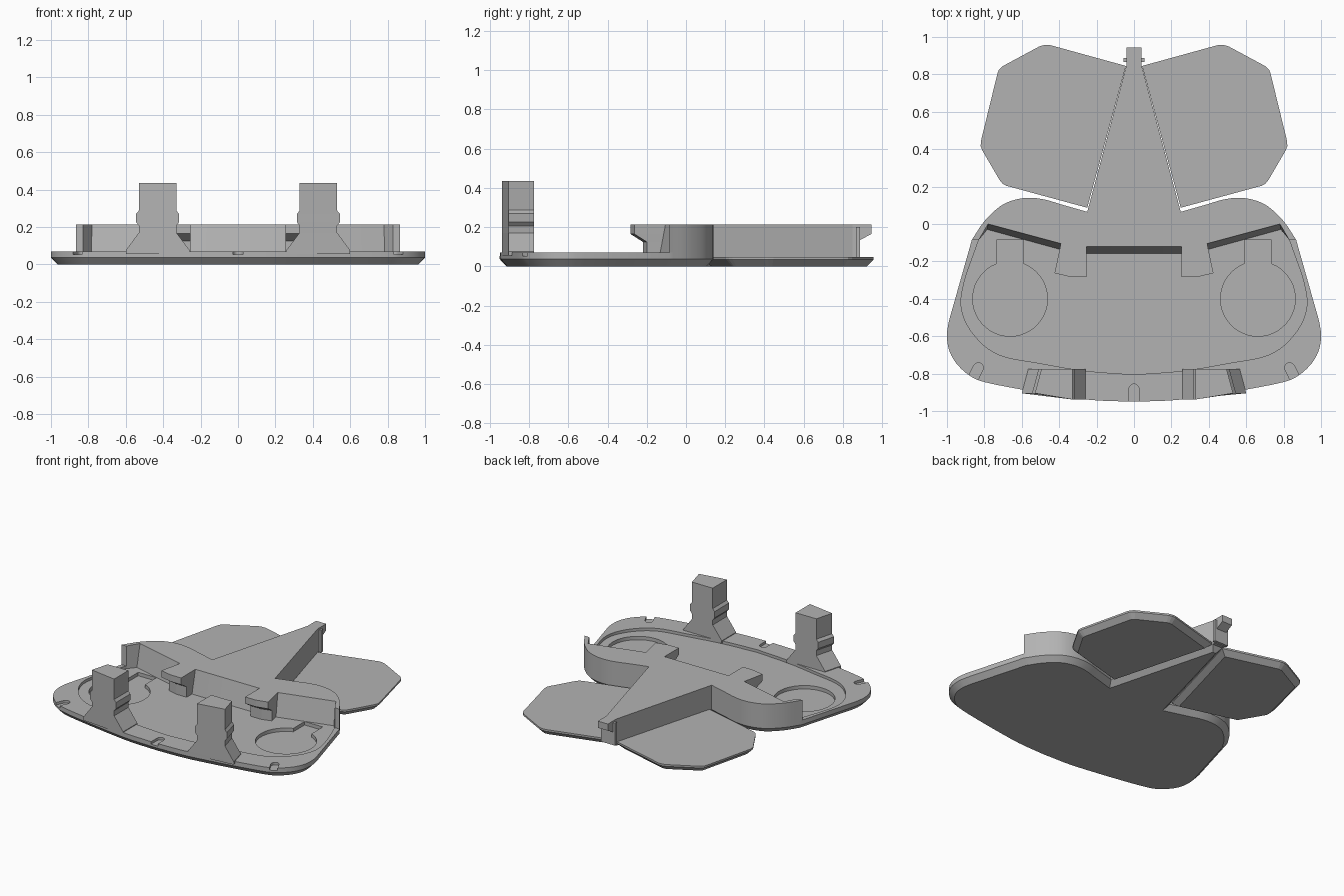
import bpy, bmesh, math
from mathutils import Vector

if "Cube" in bpy.data.objects:
    bpy.data.objects.remove(bpy.data.objects["Cube"])

grey = bpy.data.materials.new("plain_grey")
grey.diffuse_color = (0.45, 0.45, 0.45, 1)
grey.use_nodes = True
grey.node_tree.nodes["Principled BSDF"].inputs["Base Color"].default_value = grey.diffuse_color


def curve(pts, n=5):
    """Catmull-Rom run through the points."""
    p = [Vector(q) for q in pts]
    p = [2 * p[0] - p[1]] + p + [2 * p[-1] - p[-2]]
    out = []
    for i in range(1, len(p) - 2):
        a, b, c, d = p[i - 1:i + 3]
        for k in range(n):
            t = k / n
            out.append(tuple(0.5 * (2 * b + (c - a) * t + (2 * a - 5 * b + 4 * c - d) * t * t
                                    + (3 * b - a - 3 * c + d) * t ** 3)))
    return out + [tuple(pts[-1])]


def mirror(half):
    """Close a right-hand half outline, skipping points on the centre line."""
    return half + [(-x, y) for x, y in reversed(half) if abs(x) > 1e-4]


def flip(pts):
    return [(-x, y) for x, y in reversed(pts)]


def inset(pts, d):
    """Mitred inward offset of a counter-clockwise outline."""
    out = []
    for i, p in enumerate(pts):
        p, a, b = Vector(p), Vector(pts[i - 1]), Vector(pts[(i + 1) % len(pts)])
        e, f = (p - a).normalized(), (b - p).normalized()
        n1, n2 = Vector((-e.y, e.x)), Vector((-f.y, f.x))
        out.append(tuple(p + (n1 + n2) * d / max(0.3, 1 + n1.dot(n2))))
    return out


def loft(name, layers):
    """Solid through (outline, z) layers that share a point count."""
    bm = bmesh.new()
    rings = [[bm.verts.new((x, y, z)) for x, y in pts] for pts, z in layers]
    n = len(rings[0])
    for lo, hi in zip(rings, rings[1:]):
        for i in range(n):
            j = (i + 1) % n
            bm.faces.new((lo[i], lo[j], hi[j], hi[i]))
    bm.faces.new(rings[0][::-1])
    bm.faces.new(rings[-1])
    bmesh.ops.recalc_face_normals(bm, faces=bm.faces)
    me = bpy.data.meshes.new(name)
    bm.to_mesh(me)
    bm.free()
    me.materials.append(grey)
    ob = bpy.data.objects.new(name, me)
    bpy.context.collection.objects.link(ob)
    return ob


def smooth(ob):
    bpy.ops.object.select_all(action='DESELECT')
    ob.select_set(True)
    bpy.context.view_layer.objects.active = ob
    bpy.ops.object.shade_smooth_by_angle(angle=math.radians(28))


def cut(ob, pts, z):
    """Sink a pocket of the given outline down to height z."""
    cutter = loft("cutter", [(pts, z), (pts, 0.3)])
    mod = ob.modifiers.new("pocket", 'BOOLEAN')
    mod.operation, mod.solver, mod.object = 'DIFFERENCE', 'EXACT', cutter
    bpy.context.view_layer.objects.active = ob
    bpy.ops.object.modifier_apply(modifier=mod.name)
    bpy.data.objects.remove(cutter)


# Base plate: rounded front, two shoulders and a tapering tail
front = curve([(0, -0.95), (0.2, -0.943), (0.35, -0.925), (0.6, -0.885), (0.8, -0.845),
               (0.88, -0.81), (0.95, -0.745), (0.99, -0.67), (1.0, -0.59), (0.99, -0.52)])
rear = curve([(0.867, -0.085), (0.80, 0.015), (0.715, 0.095), (0.635, 0.13), (0.555, 0.14),
              (0.475, 0.13), (0.39, 0.105)]) + [(0.25, 0.065), (0.04, 0.85)]
body = mirror(front + rear)
plate = loft("base_plate", [(inset(body, 0.035), 0), (body, 0.037), (body, 0.07)])

# Shallow floor inside the rim
cut(plate, mirror(curve([(0, -0.805), (0.26, -0.785), (0.5, -0.745), (0.72, -0.70), (0.85, -0.60),
                         (0.92, -0.465), (0.91, -0.32), (0.83, -0.085)])
                  + [(0.79, -0.01), (0.4, -0.09), (0, -0.1)]), 0.05)

# Keyhole pockets in the floor
hole = [(0.735, -0.085), (0.59, -0.085)]
a0 = math.asin(0.0725 / 0.2)
for i in range(41):
    a = math.pi / 2 + a0 + (2 * math.pi - 2 * a0) * i / 40
    hole.append((0.6625 + 0.2 * math.cos(a), -0.4 + 0.2 * math.sin(a)))
cut(plate, hole, 0.025)
cut(plate, flip(hole), 0.025)

# Small arched notches in the front rim
arch = [(-0.027, -0.12), (0.027, -0.12)] + [
    (0.027 * math.cos(math.pi * i / 10), 0.06 + 0.03 * math.sin(math.pi * i / 10)) for i in range(11)]
for cx, cy, ang in ((0, -0.945, 0), (0.86, -0.825, 0.45), (-0.86, -0.825, -0.45)):
    c, s = math.cos(ang), math.sin(ang)
    cut(plate, [(cx + x * c - y * s, cy + x * s + y * c) for x, y in arch], 0.052)
smooth(plate)

# Raised block with sloping front faces
top = [(0, -0.12), (0.255, -0.12), (0.39, -0.105), (0.78, 0.0), (0.83, -0.085)]
low = [(0, -0.16), (0.255, -0.16), (0.395, -0.137), (0.785, -0.03), (0.83, -0.085)]
smooth(loft("raised_block", [(mirror(low + rear), 0.045), (mirror(top + rear), 0.213)]))

# Wing plates beside the tail
wing = [(0.25, 0.087), (0.685, 0.205), (0.705, 0.218), (0.72, 0.237), (0.812, 0.395), (0.82, 0.417),
        (0.818, 0.445), (0.73, 0.805), (0.722, 0.825), (0.70, 0.845), (0.505, 0.95), (0.48, 0.957),
        (0.45, 0.957), (0.043, 0.845)]


def tab(y, corner):
    return [(0.255, y), (0.34, y), (corner, y + 0.02), (0.39, -0.10), (0.255, -0.10)]


def post(x0, x1):
    return [(x0, -0.938), (x1, -0.905), (x1 - 0.035, -0.775), (x0, -0.775)]


post_levels = [(0.258, 0.6, 0.055), (0.258, 0.6, 0.075), (0.33, 0.53, 0.17), (0.33, 0.53, 0.207),
               (0.315, 0.545, 0.225), (0.315, 0.545, 0.27), (0.33, 0.53, 0.288), (0.33, 0.53, 0.435)]

for side, f in (("right", lambda p: p), ("left", flip)):
    loft(side + "_wing", [(f(inset(wing, 0.035)), 0), (f(wing), 0.035), (f(wing), 0.048)])
    # Overhanging tabs on the block front
    loft(side + "_tab", [(f(tab(-0.22, 0.41)), 0.045), (f(tab(-0.22, 0.41)), 0.125),
                         (f(tab(-0.283, 0.425)), 0.165), (f(tab(-0.283, 0.425)), 0.213)])
    # Upright front posts with flared feet and a collar
    loft(side + "_post", [(f(post(a, b)), z) for a, b, z in post_levels])


def box(x, y0, y1):
    return [(-x, y0), (x, y0), (x, y1), (-x, y1)]


# Tail hook and its side ribs
loft("tail_hook", [(box(0.04, 0.83, 0.87), 0.035), (box(0.04, 0.83, 0.87), 0.125),
                   (box(0.04, 0.83, 0.945), 0.165), (box(0.04, 0.83, 0.945), 0.213)])
loft("tail_ribs", [(box(0.056, 0.866, 0.888), 0.04), (box(0.056, 0.866, 0.888), 0.2)])
